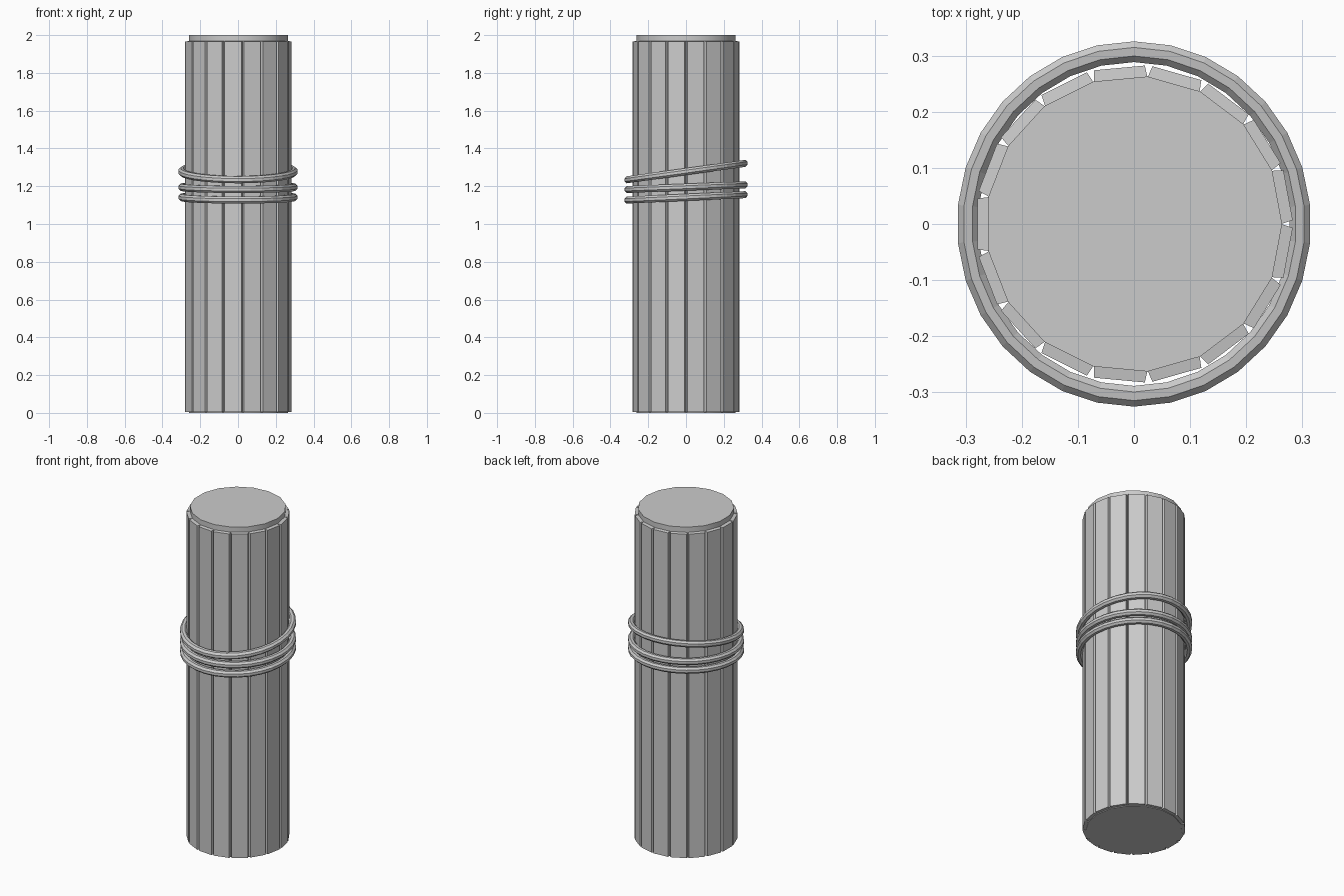
import bpy, bmesh, math
from mathutils import Matrix

if "Cube" in bpy.data.objects:
    bpy.data.objects.remove(bpy.data.objects["Cube"])

SIDES = 17
STEP = 2 * math.pi / SIDES

grey = bpy.data.materials.new("plain grey")
grey.diffuse_color = (0.6, 0.6, 0.6, 1)
grey.use_nodes = True
grey.node_tree.nodes["Principled BSDF"].inputs["Base Color"].default_value = grey.diffuse_color


def finish(bm, name):
    bmesh.ops.recalc_face_normals(bm, faces=bm.faces)
    me = bpy.data.meshes.new(name)
    bm.to_mesh(me)
    bm.free()
    me.materials.append(grey)
    ob = bpy.data.objects.new(name, me)
    bpy.context.collection.objects.link(ob)
    return ob


def polar(r, a, z):
    return (r * math.cos(a), r * math.sin(a), z)


# core post: 17-sided, corners at the plank gaps
bm = bmesh.new()
rings = [[bm.verts.new(polar(0.264, i * STEP, z)) for i in range(SIDES)] for z in (0, 2)]
bm.faces.new(rings[0])
bm.faces.new(rings[1])
for i in range(SIDES):
    j = (i + 1) % SIDES
    f = bm.faces.new((rings[0][i], rings[0][j], rings[1][j], rings[1][i]))
    f.smooth = True
for e in bm.edges:
    zs = [v.co.z for v in e.verts]
    if zs[0] == zs[1]:
        e.smooth = False
finish(bm, "core_post")

# planks: wedge-gapped boards around the core, tops sloping slightly outward
bm = bmesh.new()
gap = 0.024
for i in range(SIDES):
    a0, a1 = i * STEP, (i + 1) * STEP
    vs = []
    for zi, zo in ((0.004, 0.004), (1.969, 1.966)):
        vs.append([bm.verts.new(p) for p in (
            polar(0.262, a0, zi), polar(0.283, a0 + gap, zo),
            polar(0.283, a1 - gap, zo), polar(0.262, a1, zi))])
    bm.faces.new(vs[0])
    bm.faces.new(vs[1])
    for k in range(4):
        m = (k + 1) % 4
        bm.faces.new((vs[0][k], vs[0][m], vs[1][m], vs[1][k]))
finish(bm, "planks")


# rope bands: slightly oval rings, each tilted up toward the back
def rope(name, z_front, z_back, major=30, minor=8, r=0.02):
    bm = bmesh.new()
    grid = []
    for i in range(major):
        a = math.pi / 2 + 2 * math.pi * i / major
        row = []
        for j in range(minor):
            b = 2 * math.pi * (j + 0.5) / minor
            d = r * math.cos(b)
            y = (0.307 + d) * math.sin(a)
            z = (z_front + z_back) / 2 + r * math.sin(b) + y / 0.614 * (z_back - z_front)
            row.append(bm.verts.new(((0.297 + d) * math.cos(a), y, z)))
        grid.append(row)
    for i in range(major):
        for j in range(minor):
            n, m = (i + 1) % major, (j + 1) % minor
            bm.faces.new((grid[i][j], grid[n][j], grid[n][m], grid[i][m]))
    finish(bm, name)


rope("rope_lower", 1.127, 1.155)
rope("rope_middle", 1.183, 1.207)
rope("rope_upper", 1.235, 1.32)
